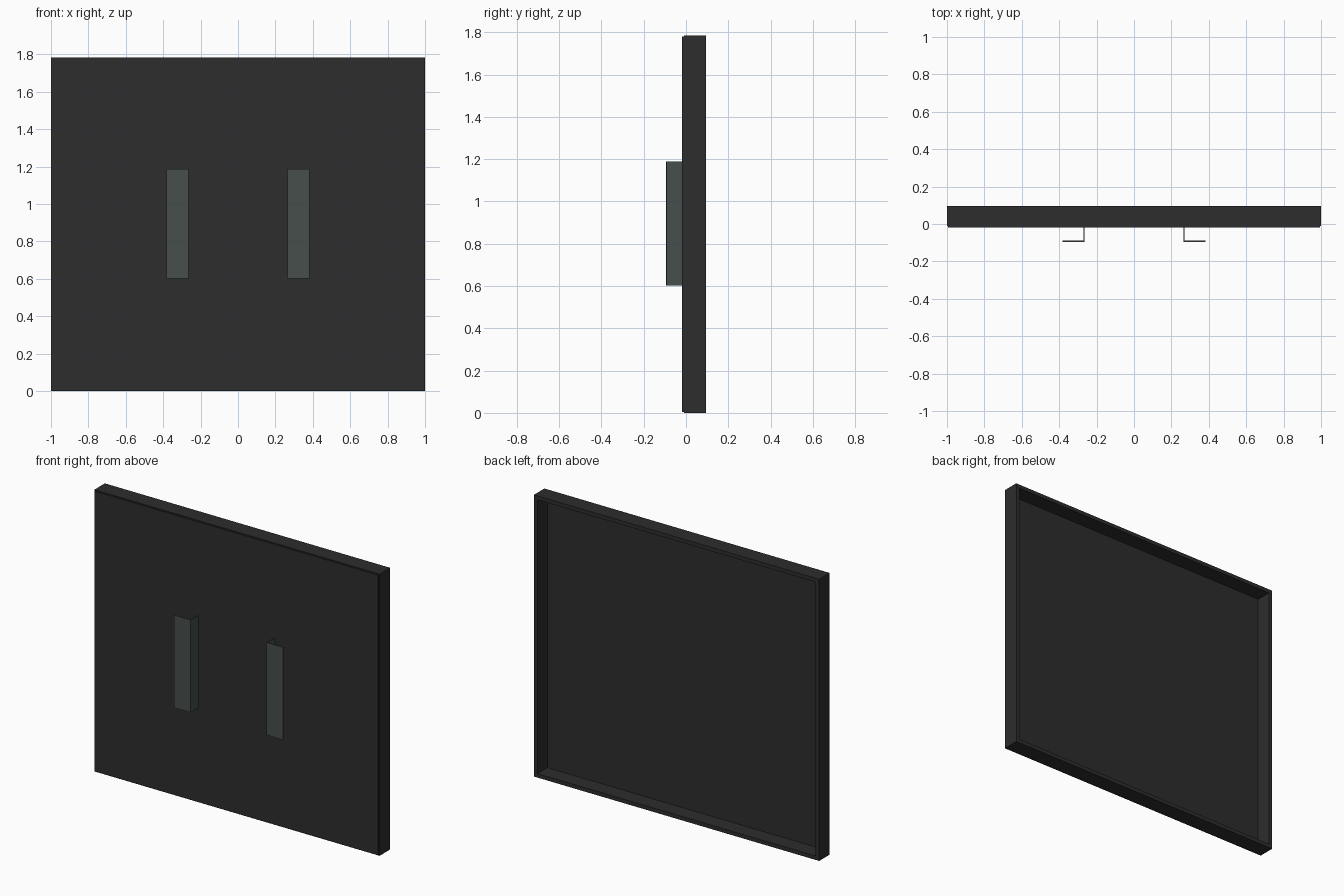
import bpy
import bmesh

cube = bpy.data.objects.get("Cube")
if cube:
    bpy.data.objects.remove(cube, do_unlink=True)


def material(name, color):
    m = bpy.data.materials.new(name)
    m.use_nodes = True
    m.diffuse_color = color
    m.node_tree.nodes["Principled BSDF"].inputs["Base Color"].default_value = color
    return m


def add_object(name, bm, mat):
    bmesh.ops.recalc_face_normals(bm, faces=bm.faces)
    mesh = bpy.data.meshes.new(name)
    bm.to_mesh(mesh)
    bm.free()
    mesh.materials.append(mat)
    obj = bpy.data.objects.new(name, mesh)
    bpy.context.collection.objects.link(obj)
    return obj


def box(bm, lo, hi):
    verts = bmesh.ops.create_cube(bm, size=1)["verts"]
    for v in verts:
        for i in range(3):
            v.co[i] = lo[i] if v.co[i] < 0 else hi[i]


charcoal = material("charcoal", (0.026, 0.026, 0.026, 1))
grey_green = material("grey_green", (0.061, 0.078, 0.072, 1))

HEIGHT = 1.785
FRONT, SEAM, BACK = -0.018, -0.01, 0.095
RIM = 0.035
STEP = 0.005

# Tray: a slab whose back face is inset and sunk to leave a rim
bm = bmesh.new()
box(bm, (-1, SEAM, 0), (1, BACK, HEIGHT))
bm.normal_update()
back = [f for f in bm.faces if f.normal.y > 0.9]
bmesh.ops.inset_region(bm, faces=back, thickness=RIM)
inner = bmesh.ops.extrude_face_region(bm, geom=back)
bmesh.ops.delete(bm, geom=back, context="FACES")
for v in inner["geom"]:
    if isinstance(v, bmesh.types.BMVert):
        v.co.y = SEAM + 0.005
add_object("tray_frame", bm, charcoal)

# Front panel, slightly smaller than the frame
bm = bmesh.new()
box(bm, (-1 + STEP, FRONT, STEP), (1 - STEP, SEAM, HEIGHT - STEP))
add_object("front_panel", bm, charcoal)

# L-shaped handles, open towards the outer sides
PROFILE = [(0.265, FRONT), (0.265, -0.095), (0.382, -0.095),
           (0.382, -0.089), (0.271, -0.089), (0.271, FRONT)]
for name, side in (("left_handle", 1), ("right_handle", -1)):
    bm = bmesh.new()
    face = bm.faces.new([bm.verts.new((side * x, y, 0.602)) for x, y in PROFILE])
    top = bmesh.ops.extrude_face_region(bm, geom=[face])
    for v in top["geom"]:
        if isinstance(v, bmesh.types.BMVert):
            v.co.z = 1.188
    add_object(name, bm, grey_green)
